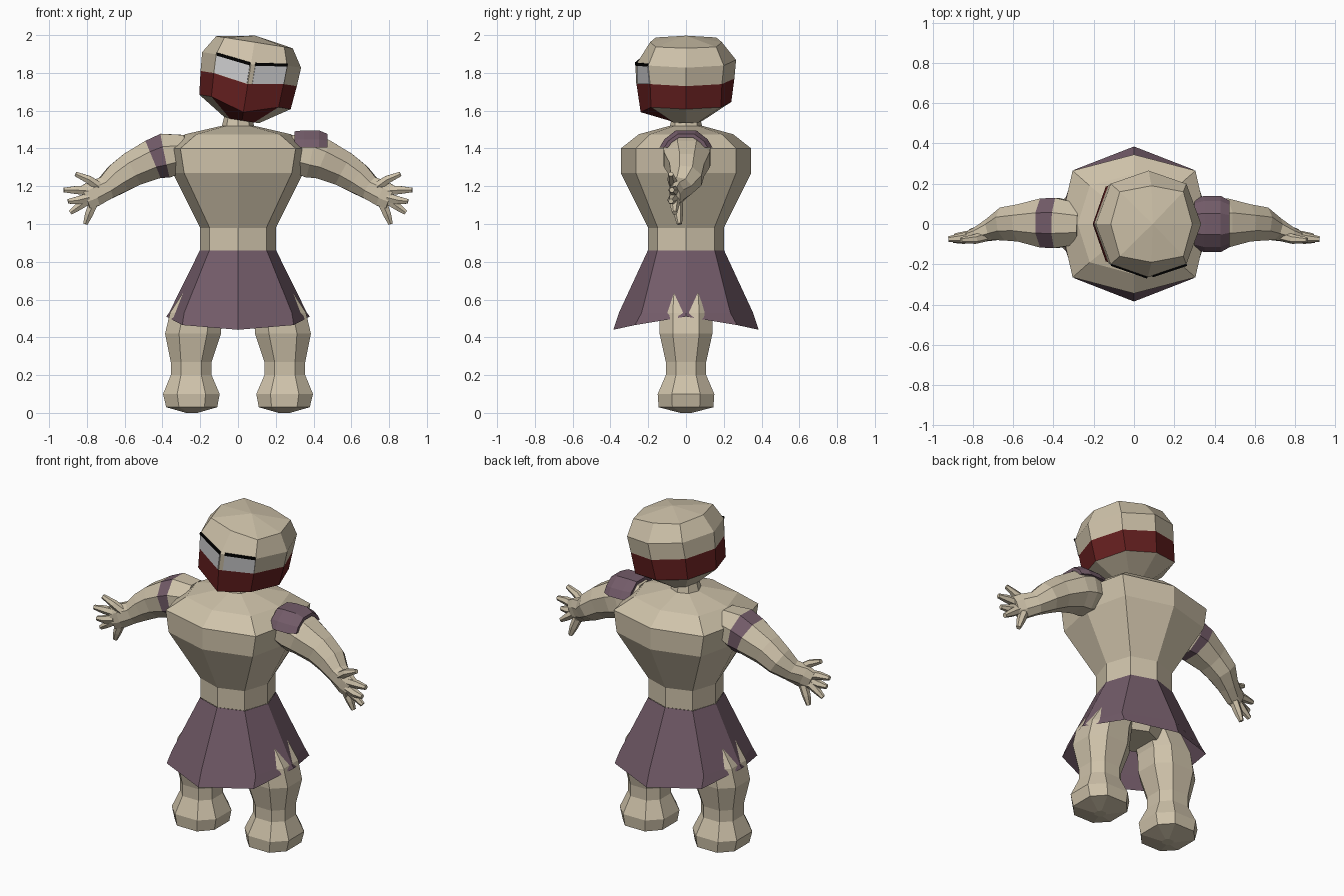
import bpy, bmesh
from math import pi, cos, sin, radians
from mathutils import Vector, Matrix

old = bpy.data.objects.get("Cube")
if old:
    bpy.data.objects.remove(old, do_unlink=True)


def material(name, rgb):
    m = bpy.data.materials.new(name)
    m.use_nodes = True
    m.diffuse_color = (*rgb, 1)
    m.node_tree.nodes["Principled BSDF"].inputs["Base Color"].default_value = (*rgb, 1)
    return m


skin = material("warm_beige", (0.62, 0.54, 0.40))
cloth = material("dusty_purple", (0.17, 0.105, 0.14))
red = material("dark_red", (0.13, 0.014, 0.014))
white = material("eye_white", (0.62, 0.62, 0.63))
black = material("brow_black", (0.0, 0.0, 0.0))


def loft(name, rings, mats, rule=None, caps=True, tip=None, matrix=None):
    """Skin equal rings; rule(ring, segment) gives the material index."""
    bm = bmesh.new()
    vs = [[bm.verts.new(p) for p in r] for r in rings]
    n = len(vs[0])
    for i in range(len(vs) - 1):
        for k in range(n):
            j = (k + 1) % n
            f = bm.faces.new((vs[i][k], vs[i][j], vs[i + 1][j], vs[i + 1][k]))
            f.material_index = rule(i, k) if rule else 0
    if caps:
        bm.faces.new(vs[0][::-1])
        if tip:
            t = bm.verts.new(tip)
            for k in range(n):
                bm.faces.new((vs[-1][k], vs[-1][(k + 1) % n], t))
        else:
            bm.faces.new(vs[-1])
    bmesh.ops.recalc_face_normals(bm, faces=bm.faces)
    if matrix:
        bm.transform(matrix)
    me = bpy.data.meshes.new(name)
    bm.to_mesh(me)
    bm.free()
    for m in mats:
        me.materials.append(m)
    ob = bpy.data.objects.new(name, me)
    bpy.context.collection.objects.link(ob)
    return ob


def octagon(z, rx, ry, dx, dy, zd=None, zy=None):
    """Ring with corners on the axes (rx, ry) and on the diagonals (dx, dy)."""
    zd = z if zd is None else zd
    zy = z if zy is None else zy
    return [Vector(p) for p in (
        (rx, 0, z), (dx, dy, zd), (0, ry, zy), (-dx, dy, zd),
        (-rx, 0, z), (-dx, -dy, zd), (0, -ry, zy), (dx, -dy, zd))]


def tube(path, n):
    """Rings across a path of (x, y, z, height radius, depth radius)."""
    pts = [Vector(p[:3]) for p in path]
    rings = []
    for i, p in enumerate(path):
        t = (pts[min(i + 1, len(pts) - 1)] - pts[max(i - 1, 0)]).normalized()
        up = Vector((-t.z, 0, t.x)).normalized()
        side = t.cross(up)
        rings.append([pts[i] + up * (p[3] * cos(2 * pi * (k + .5) / n))
                      + side * (p[4] * sin(2 * pi * (k + .5) / n)) for k in range(n)])
    return rings


# Torso with neck
loft("torso", [octagon(*r) for r in (
    (0.86, .20, .20, .15, .15), (0.98, .20, .20, .15, .15),
    (1.27, .345, .345, .285, .265), (1.40, .365, .345, .305, .265),
    (1.475, .28, .25, .22, .19), (1.52, .085, .085, .06, .06),
    (1.58, .07, .07, .05, .05))], [skin])

# Skirt, open below, with the hips inside
loft("skirt", [
    octagon(0.86, .202, .202, .152, .152),
    octagon(0.53, .365, .355, .285, .235),
    octagon(0.51, .38, .385, .295, .27, .465, .44)], [cloth], caps=False)
loft("hips", [octagon(*r) for r in (
    (0.85, .19, .19, .14, .14), (0.70, .22, .20, .16, .14),
    (0.56, .13, .13, .09, .09))], [skin])

# Legs
for side, s in (("left", 1), ("right", -1)):
    rings = []
    for z, cx, rx, ry in ((0, .245, .03, .03), (.03, .245, .135, .145), (.10, .247, .15, .15),
                          (.20, .248, .108, .107), (.27, .248, .108, .107),
                          (.42, .238, .148, .14), (.53, .222, .138, .14), (.70, .14, .11, .12)):
        corners = [(1, .5), (.5, 1), (-.5, 1), (-1, .5), (-1, -.5), (-.5, -1), (.5, -1), (1, -.5)]
        rings.append([(s * (cx + rx * a), ry * b, z) for a, b in corners])
    loft(side + "_leg", rings, [skin])

# Arms and hands; the right arm has a painted band
arm_path = [(.27, 0, 1.38, .10, .11), (.385, .005, 1.362, .128, .135), (.45, .005, 1.342, .115, .132),
            (.56, .005, 1.29, .10, .10), (.635, 0, 1.24, .088, .09), (.70, -.025, 1.19, .068, .062),
            (.765, -.05, 1.16, .075, .042), (.81, -.06, 1.14, .068, .03)]
fingers = {
    "thumb": [(.74, -.06, 1.20), (.79, -.075, 1.235), (.86, -.08, 1.265)],
    "index_finger": [(.79, -.06, 1.175), (.86, -.07, 1.18), (.922, -.075, 1.18)],
    "middle_finger": [(.79, -.065, 1.14), (.85, -.075, 1.125), (.90, -.08, 1.12)],
    "ring_finger": [(.79, -.055, 1.13), (.84, -.06, 1.095), (.888, -.06, 1.06)],
    "little_finger": [(.765, -.045, 1.11), (.79, -.04, 1.05), (.808, -.035, 1.0)]}
for side, s in (("left", 1), ("right", -1)):
    mirror = Matrix.Diagonal((s, 1, 1, 1))
    arm = loft(side + "_arm", tube(arm_path, 8), [skin, cloth],
               (lambda i, k: int(i == 1)) if s < 0 else None, matrix=mirror)
    parts = [arm]
    for name, pts in fingers.items():
        radii = (.028, .024, .014)
        path = [(*p, r, r) for p, r in zip(pts, radii)]
        parts.append(loft(side + "_" + name, tube(path, 6), [skin], matrix=mirror))
    if s < 0:
        # Keep outward normals on the mirrored side
        for ob in parts:
            ob.data.flip_normals()

# Left shoulder pad: an arched plate
arch = [(-1, 0), (-.82, .45), (-.38, .95), (.38, .95), (.82, .45), (1, 0)]


def pad_ring(x, w, h):
    outer = [(x, w * a, 1.405 + h * b) for a, b in arch]
    inner = [(x, (w - .02) * a, 1.405 + (h - .02) * b) for a, b in arch]
    return outer + inner[::-1]


loft("left_shoulder_pad", [pad_ring(*r) for r in (
    (.30, .125, .09), (.35, .14, .096), (.43, .14, .095), (.475, .115, .075))], [cloth])

# Head, leaning to its left; red band with two red chin faces
lean = Matrix.Translation((.055, 0, 1.76)) @ Matrix.Rotation(radians(9), 4, 'Y')
head = [octagon(*r) for r in (
    (-.215, .09, .09, .065, .065), (-.115, .245, .24, .18, .185),
    (.01, .258, .256, .187, .19), (.11, .265, .265, .19, .20),
    (.205, .205, .19, .16, .16))]
head[1][6] = Vector((0, -.24, -.17))
head[2][6] = Vector((0, -.262, -.02))
head[3][6].z = .085


def head_rule(i, k):
    return int(i == 1 or (i == 0 and k in (5, 6)))


loft("head", head, [skin, red], head_rule, tip=(0, 0, .24), matrix=lean)


def face_plate(name, k, u0, u1, v0, v1, out, mat):
    """Thin plate over the head face in segment k, in face coordinates."""
    a, b, c, d = head[2][k], head[2][k + 1], head[3][k + 1], head[3][k]
    n = (b - a).cross(d - a).normalized()

    def at(u, v):
        return a.lerp(b, u).lerp(d.lerp(c, u), v)
    quad = [at(u0, v0), at(u1, v0), at(u1, v1), at(u0, v1)]
    loft(name, [[p - n * .002 for p in quad], [p + n * out for p in quad]], [mat], matrix=lean)


for side, k, u0, u1 in (("right", 5, .02, .98), ("left", 6, .12, 1.0)):
    face_plate(side + "_eye", k, u0, u1, .02, .97, .004, white)
    face_plate(side + "_brow", k, u0, u1, .95, 1.1, .007, black)
